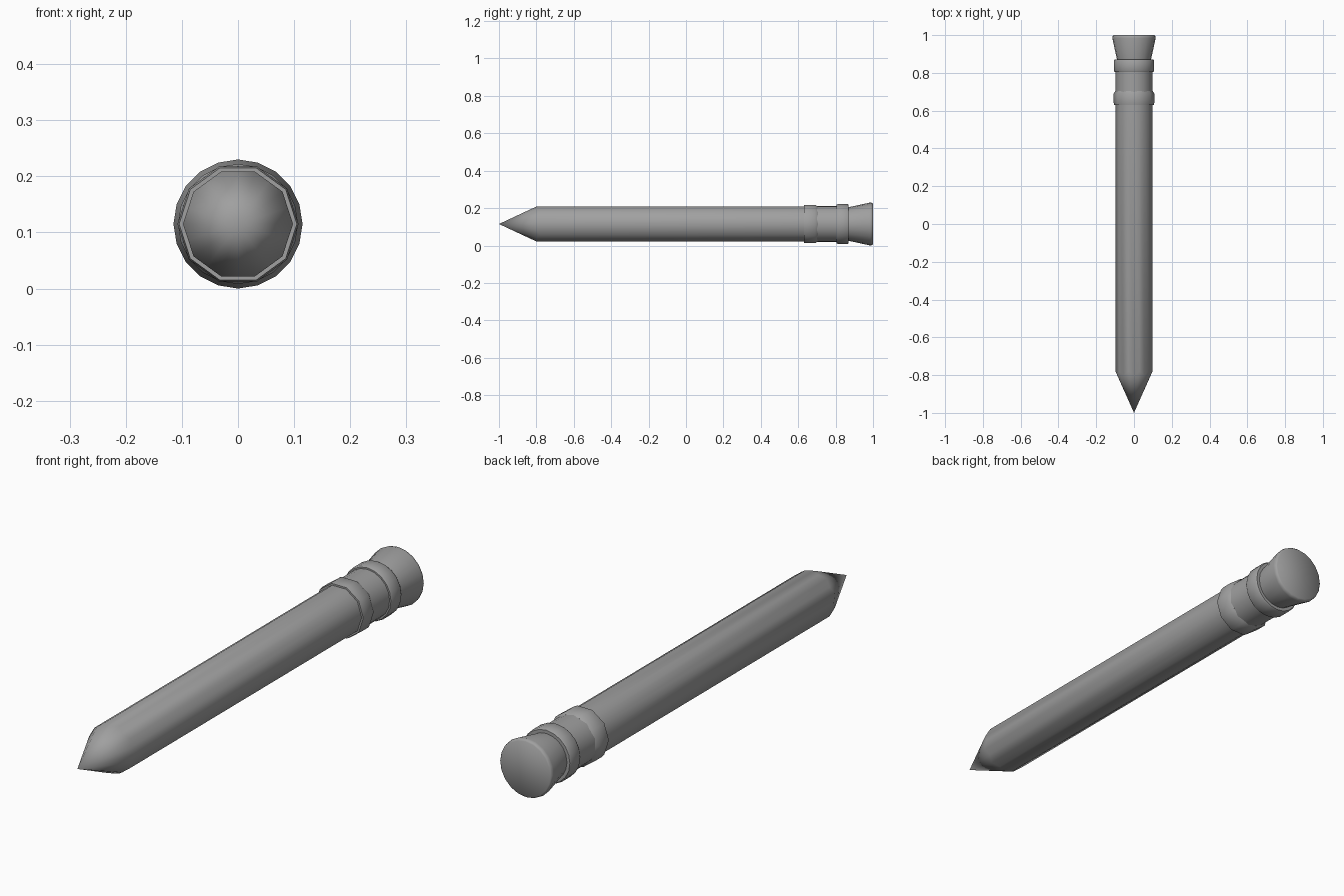
import bpy
import bmesh
import math

default = bpy.data.objects.get("Cube")
if default:
    bpy.data.objects.remove(default, do_unlink=True)

AXIS_Z = 0.115
SIDES = 20
STEP = 2 * math.pi / SIDES

grey = bpy.data.materials.new("mid_grey")
grey.use_nodes = True
colour = (0.35, 0.35, 0.35, 1)
grey.diffuse_color = colour
grey.node_tree.nodes["Principled BSDF"].inputs["Base Color"].default_value = colour


def lathe(name, profile, ten_sided=False, scallop=0.0, angle=30):
    """Turn (y, radius) pairs about the long axis; radius 0 makes a point.
    Ten-sided parts flatten every second vertex; scallop pushes the corners
    of the second ring back along the axis."""
    bm = bmesh.new()
    rings = []
    for i, (y, r) in enumerate(profile):
        if r == 0:
            rings.append([bm.verts.new((0, y, AXIS_Z))] * SIDES)
            continue
        ring = []
        for k in range(SIDES):
            flat = ten_sided and k % 2
            rad = r * math.cos(STEP) if flat else r
            shift = scallop if i == 1 and not flat else 0
            ring.append(bm.verts.new((rad * math.cos(k * STEP), y + shift,
                                      AXIS_Z + rad * math.sin(k * STEP))))
        rings.append(ring)
    for a, b in zip(rings, rings[1:]):
        for k in range(SIDES):
            n = (k + 1) % SIDES
            corners = dict.fromkeys((a[k], a[n], b[n], b[k]))
            bm.faces.new(list(corners))
    for ring in (rings[0], rings[-1]):
        if ring[0] is not ring[1]:
            bm.faces.new(ring)
    bmesh.ops.recalc_face_normals(bm, faces=bm.faces)
    mesh = bpy.data.meshes.new(name)
    bm.to_mesh(mesh)
    bm.free()
    mesh.materials.append(grey)
    obj = bpy.data.objects.new(name, mesh)
    bpy.context.collection.objects.link(obj)
    bpy.ops.object.select_all(action='DESELECT')
    obj.select_set(True)
    bpy.context.view_layer.objects.active = obj
    bpy.ops.object.shade_smooth_by_angle(angle=math.radians(angle))
    return obj


# Shaft with a sharpened tip, scalloped where the cone meets the flat sides
lathe("shaft", [(-1, 0), (-0.8, 0.098), (0.64, 0.098)],
      ten_sided=True, scallop=0.02, angle=40)

# Metal sleeve: front band, plain middle, rear band
lathe("sleeve_front_band", [(0.63, 0.105), (0.645, 0.108), (0.69, 0.108),
                            (0.705, 0.098)], ten_sided=True, angle=40)
lathe("sleeve_middle", [(0.69, 0.097), (0.82, 0.097)])
lathe("sleeve_rear_band", [(0.805, 0.103), (0.812, 0.107), (0.863, 0.107),
                           (0.87, 0.103)])

# Flared eraser with a softened end
lathe("eraser", [(0.86, 0.089), (0.875, 0.091), (0.985, 0.115),
                 (0.995, 0.113), (1, 0.108)], angle=60)
